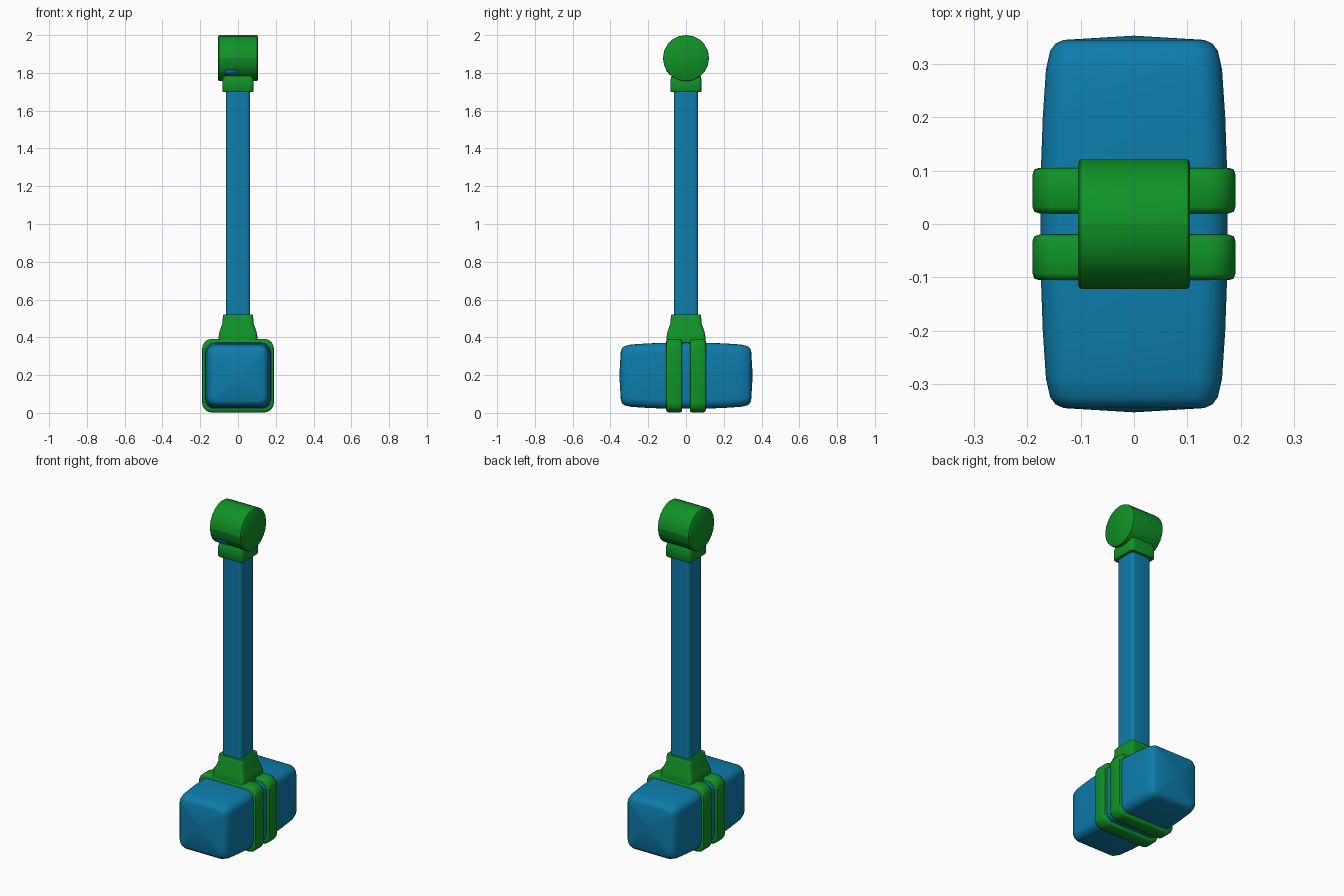
import bpy, bmesh, math

if "Cube" in bpy.data.objects:
    bpy.data.objects.remove(bpy.data.objects["Cube"])


def material(name, rgb):
    m = bpy.data.materials.new(name)
    m.diffuse_color = (*rgb, 1)
    m.use_nodes = True
    m.node_tree.nodes["Principled BSDF"].inputs["Base Color"].default_value = m.diffuse_color
    return m


BLUE = material("blue", (0.004, 0.205, 0.41))
GREEN = material("green", (0.005, 0.29, 0.02))


def ring(hx, hy, r, seg=5):
    # rounded rectangle outline
    pts = []
    for k, (sx, sy) in enumerate([(1, 1), (-1, 1), (-1, -1), (1, -1)]):
        for i in range(seg + 1):
            a = math.pi / 2 * (k + i / seg)
            pts.append((sx * (hx - r) + r * math.cos(a),
                        sy * (hy - r) + r * math.sin(a)))
    return pts


def loft(name, sections, place, mat, dome=0.0, angle=40):
    # sections: (position, half width, half depth, corner radius)
    bm = bmesh.new()
    rings = [[bm.verts.new(place(u, v, t)) for u, v in ring(a, b, r)]
             for t, a, b, r in sections]
    n = len(rings[0])
    for p, q in zip(rings, rings[1:]):
        for i in range(n):
            bm.faces.new((p[i], p[(i + 1) % n], q[(i + 1) % n], q[i]))
    for loop, t, s in ((rings[0], sections[0][0], -1), (rings[-1], sections[-1][0], 1)):
        c = bm.verts.new(place(0, 0, t + s * dome))
        for i in range(n):
            bm.faces.new((loop[i], loop[(i + 1) % n], c))
    return finish(name, bm, mat, angle)


def finish(name, bm, mat, angle=40):
    bmesh.ops.recalc_face_normals(bm, faces=bm.faces[:])
    me = bpy.data.meshes.new(name)
    bm.to_mesh(me)
    bm.free()
    me.materials.append(mat)
    ob = bpy.data.objects.new(name, me)
    bpy.context.collection.objects.link(ob)
    bpy.ops.object.select_all(action='DESELECT')
    ob.select_set(True)
    bpy.context.view_layer.objects.active = ob
    bpy.ops.object.shade_smooth_by_angle(angle=math.radians(angle))
    return ob


def along_y(u, v, t):
    return (u, t, 0.197 + v)


def along_z(u, v, t):
    return (u, v, t)


# hammer head, slightly barrelled block with soft ends
half = [(0.0, .175, .05), (.1, .1745, .05), (.2, .171, .05), (.29, .165, .048),
        (.325, .157, .045), (.338, .147, .04), (.345, .132, .03)]
sec = [(-y, h, h, r) for y, h, r in reversed(half[1:])] + [(y, h, h, r) for y, h, r in half]
loft("hammer_head", sec, along_y, BLUE, dome=0.008, angle=60)

# two straps wrapped around the head
for side, label in ((-1, "front"), (1, "back")):
    y0, y1 = sorted((side * .02, side * .105))
    loft(label + "_strap", [(y0, .178, .181, .045), (y0 + .003, .187, .190, .05),
                            (y0 + .012, .19, .195, .052), (y1 - .012, .19, .195, .052),
                            (y1 - .003, .187, .190, .05), (y1, .178, .181, .045)],
         along_y, GREEN, angle=50)

# flared collar between head and handle
loft("lower_collar", [(.36, .103, .103, .02), (.405, .103, .103, .02), (.43, .098, .098, .02),
                      (.475, .082, .082, .02), (.515, .08, .08, .02), (.52, .077, .077, .018)],
     along_z, GREEN)

# handle
loft("handle", [(.45, .064, .064, .018), (1.78, .064, .064, .018)], along_z, BLUE)

# collar under the pommel
loft("upper_collar", [(1.70, .08, .08, .018), (1.705, .083, .083, .02), (1.755, .083, .083, .02),
                      (1.785, .077, .077, .02), (1.80, .07, .07, .02)], along_z, GREEN)

# pommel: round drum lying along x
R, CZ = .122, 1.878
loft("pommel", [(-.105, R - .007, R - .007, R - .007), (-.101, R - .001, R - .001, R - .001),
                (-.095, R, R, R), (.095, R, R, R), (.101, R - .001, R - .001, R - .001),
                (.105, R - .007, R - .007, R - .007)],
     lambda u, v, t: (t, u, CZ + v), GREEN, angle=35)

# small blue patch low on the front of the pommel
bm = bmesh.new()
vs = []
for x, z in ((-.07, 1.787), (0, 1.787), (0, 1.815), (-.07, 1.815)):
    vs.append(bm.verts.new((x, -math.sqrt(R * R - (z - CZ) ** 2) - .003, z)))
bm.faces.new(vs)
patch = finish("pommel_patch", bm, BLUE)
mod = patch.modifiers.new("thickness", 'SOLIDIFY')
mod.thickness = .004
